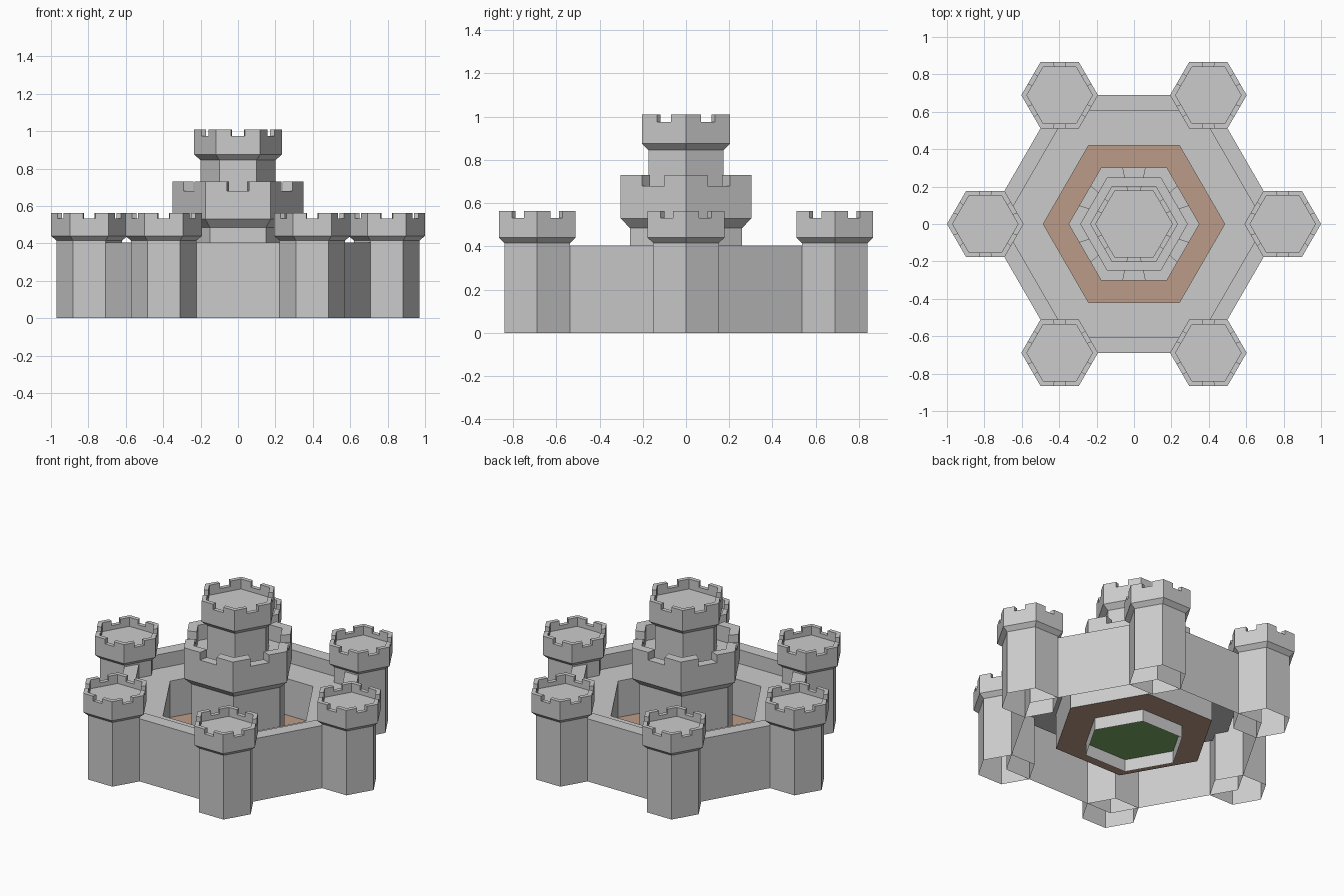
import bpy, bmesh
from math import cos, sin, pi
from mathutils import Vector

if "Cube" in bpy.data.objects:
    bpy.data.objects.remove(bpy.data.objects["Cube"])


def hexagon(radius, z, fracs=(0,)):
    """Hexagon ring, each side split at the given fractions."""
    corners = [Vector((radius * cos(i * pi / 3), radius * sin(i * pi / 3), z)) for i in range(6)]
    return [corners[i].lerp(corners[(i + 1) % 6], f) for i in range(6) for f in fracs]


def loft(bm, profile, fracs=(0,), cap=False):
    """Join hexagon rings of (radius, z); returns the faces of each band."""
    rings = [[bm.verts.new(p) for p in hexagon(r, z, fracs)] for r, z in profile]
    bands = []
    for a, b in zip(rings, rings[1:]):
        n = len(a)
        bands.append([bm.faces.new((a[i], a[(i + 1) % n], b[(i + 1) % n], b[i])) for i in range(n)])
    if cap:
        bm.faces.new(rings[-1])
    return bands


def finish(bm, name, location=(0, 0, 0), color=None):
    mesh = bpy.data.meshes.new(name)
    bm.to_mesh(mesh)
    bm.free()
    obj = bpy.data.objects.new(name, mesh)
    obj.location = location
    bpy.context.collection.objects.link(obj)
    if color:
        mat = bpy.data.materials.new(name + "_colour")
        mat.diffuse_color = (*color, 1)
        mat.use_nodes = True
        mat.node_tree.nodes["Principled BSDF"].inputs["Base Color"].default_value = mat.diffuse_color
        mesh.materials.append(mat)
    return obj


def tower(name, base, body_r, body_top, head_r, head_z, notch_z, top, inner_r, floor, notch, location=(0, 0, 0)):
    """Hexagonal tower with a flared head and one notch per side."""
    bm = bmesh.new()
    half = notch / head_r / 2
    profile = [(body_r, base), (body_r, body_top), (head_r, head_z),
               (head_r, notch_z), (inner_r, notch_z), (inner_r, floor)]
    bands = loft(bm, profile, (0, 0.5 - half, 0.5 + half), cap=True)
    # raise the merlons around the corners
    merlons = [f for i, f in enumerate(bands[3]) if i % 3 != 1]
    raised = bmesh.ops.extrude_face_region(bm, geom=merlons)["geom"]
    verts = [g for g in raised if isinstance(g, bmesh.types.BMVert)]
    bmesh.ops.translate(bm, verts=verts, vec=(0, 0, top - notch_z))
    return finish(bm, name, location)


# ring wall with parapet, walkway and inner face
bm = bmesh.new()
loft(bm, [(0.795, 0), (0.795, 0.405), (0.70, 0.405), (0.70, 0.315), (0.485, 0.315), (0.485, 0.08)])
finish(bm, "ring_wall")

# courtyard floor around the keep
bm = bmesh.new()
loft(bm, [(0.485, 0.08), (0.30, 0.08)])
finish(bm, "courtyard", color=(0.5, 0.33, 0.25))

# grass inside the keep base
bm = bmesh.new()
loft(bm, [(0.30, 0.08)], cap=True)
finish(bm, "keep_ground", color=(0.2, 0.42, 0.13))

# two-stage central keep
tower("keep_lower", 0, 0.30, 0.485, 0.35, 0.53, 0.68, 0.73, 0.285, 0.63, 0.12)
tower("keep_upper", 0.63, 0.20, 0.845, 0.235, 0.875, 0.975, 1.01, 0.205, 0.945, 0.075)

# six corner towers
for i, p in enumerate(hexagon(0.795, 0)):
    tower(f"corner_tower_{i + 1}", 0, 0.175, 0.415, 0.205, 0.44, 0.532, 0.563, 0.175, 0.505, 0.065, p)
